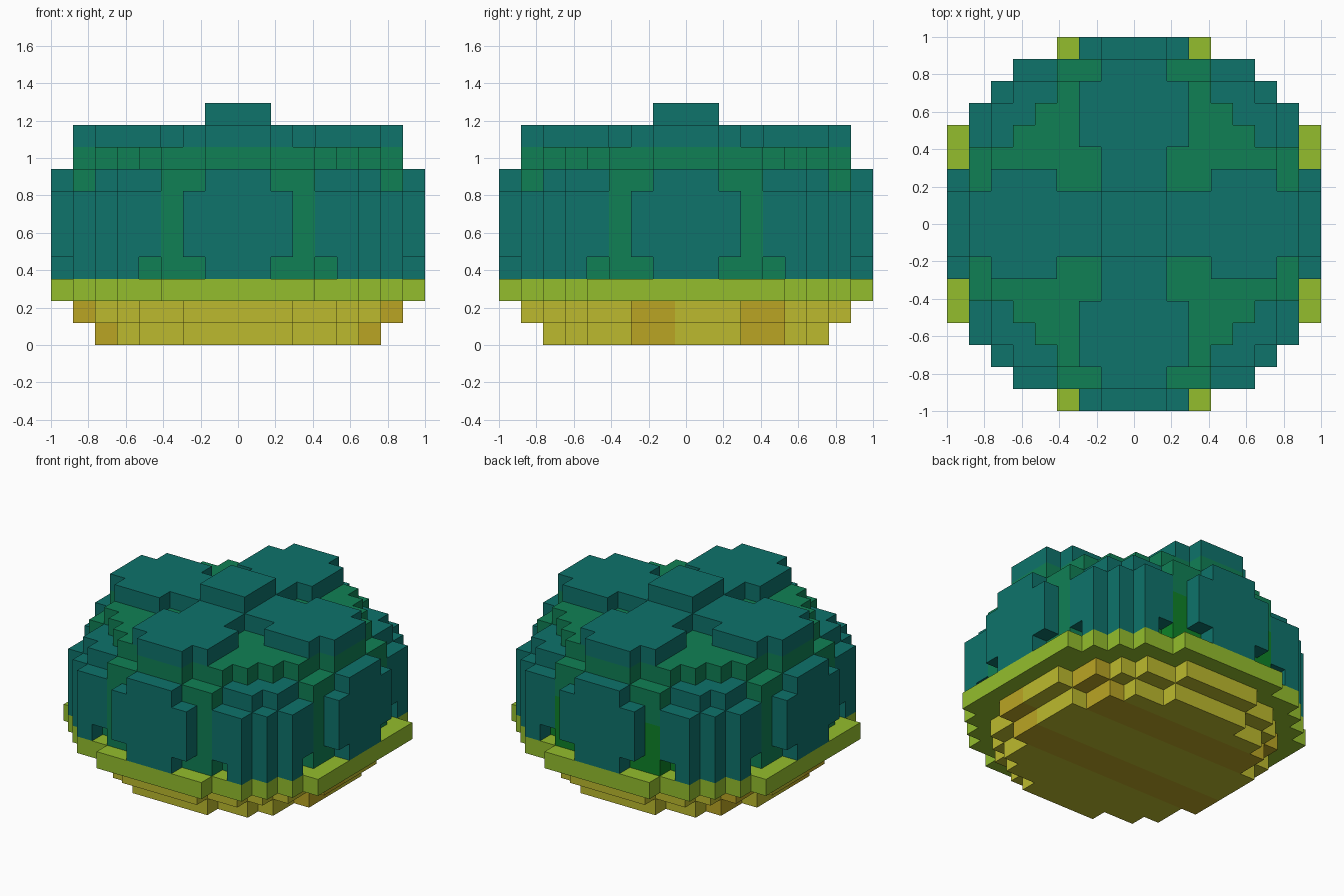
import bpy
import bmesh
from mathutils import Vector

if "Cube" in bpy.data.objects:
    bpy.data.objects.remove(bpy.data.objects["Cube"])

U = 2 / 17      # edge of one block
R = range(-8, 9)


def linear(c):
    c /= 255
    return c / 12.92 if c <= 0.04045 else ((c + 0.055) / 1.055) ** 2.4


def material(name, rgb):
    m = bpy.data.materials.new(name)
    m.use_nodes = True
    col = [linear(c) for c in rgb] + [1]
    m.diffuse_color = col
    bsdf = next(n for n in m.node_tree.nodes if n.type == 'BSDF_PRINCIPLED')
    bsdf.inputs["Base Color"].default_value = col
    bsdf.inputs["Roughness"].default_value = 0.8
    return m


teal = material("teal", (14, 115, 107))
green = material("green", (16, 128, 85))
leaf_green = material("leaf green", (14, 130, 40))
lime = material("lime", (148, 190, 45))
yellow = material("yellow", (188, 186, 46))
gold = material("gold", (186, 165, 36))


def disc(z, r2):
    return {(x, y, z) for x in R for y in R if x * x + y * y <= r2}


def four_ways(cells):
    """Repeat blocks placed along +x on all four sides."""
    out = set()
    for x, y, z in cells:
        out |= {(x, y, z), (-x, y, z), (y, x, z), (y, -x, z)}
    return out


# Stepped base and rim
base = disc(0, 41) | disc(1, 54)
rim = disc(2, 74) | {(sx * 8, sy * 4, 2) for sx in (-1, 1) for sy in (-1, 1)}

# Four side plates with clipped corners
side_plates = four_ways({(8, y, z) for z in range(3, 8) for y in range(-2, 3)
                         if abs(y) < 2 or 4 <= z <= 6})

# Rounded body, split into diagonal plates and the core between them
body = disc(8, 50) - {(sx * 5, sy * 5, 8) for sx in (-1, 1) for sy in (-1, 1)}
for z in range(3, 8):
    layer = disc(z, 61 if z == 7 else 74)
    body |= {c for c in layer if max(abs(c[0]), abs(c[1])) < 8}
body -= {c for c in body if c[2] == 3 and sorted((abs(c[0]), abs(c[1]))) == [4, 7]}
corner_plates = {c for c in body if c[2] < 8 and min(abs(c[0]), abs(c[1])) >= 4
                 and not (c[2] == 3 and 4 in (abs(c[0]), abs(c[1])))}
core = body - corner_plates

# Four lobes on top and the raised middle block
top_lobes = four_ways({(x, y, 9) for x in range(2, 8) for y in range(-2, 3)
                       if abs(y) < 2 or 4 <= x <= 6})
middle = {(x, y, z) for x in (-1, 0, 1) for y in (-1, 0, 1) for z in (9, 10)}

solid = base | rim | side_plates | body | top_lobes | middle

AXES = [Vector(v) for v in ((1, 0, 0), (0, 1, 0), (0, 0, 1))]


def build(name, cells, mats, pick=lambda c: 0):
    """Make a mesh from the exposed sides of the blocks."""
    bm = bmesh.new()
    for c in sorted(cells):
        mid = Vector((c[0], c[1], c[2] + 0.5))
        for i in range(3):
            for s in (-1, 1):
                n = AXES[i] * s
                if tuple(int(a + b) for a, b in zip(c, n)) in solid:
                    continue
                a, b = AXES[(i + 1) % 3] / 2, AXES[(i + 2) % 3] * s / 2
                p = mid + n / 2
                corners = (p - a - b, p + a - b, p + a + b, p - a + b)
                f = bm.faces.new([bm.verts.new(v * U) for v in corners])
                f.material_index = pick(c)
    bmesh.ops.remove_doubles(bm, verts=bm.verts, dist=0.001)
    me = bpy.data.meshes.new(name)
    bm.to_mesh(me)
    bm.free()
    for m in mats:
        me.materials.append(m)
    ob = bpy.data.objects.new(name, me)
    bpy.context.collection.objects.link(ob)


build("base", base, [yellow, gold], lambda c: int(c[1] in (-2, -1, 3, 4)))
build("rim", rim, [lime])
build("core", core, [green, leaf_green], lambda c: int(c[1] >= 6 and c[2] <= 5))
build("side_plates", side_plates, [teal])
build("corner_plates", corner_plates, [teal])
build("top_lobes", top_lobes, [teal])
build("middle_block", middle, [teal])
